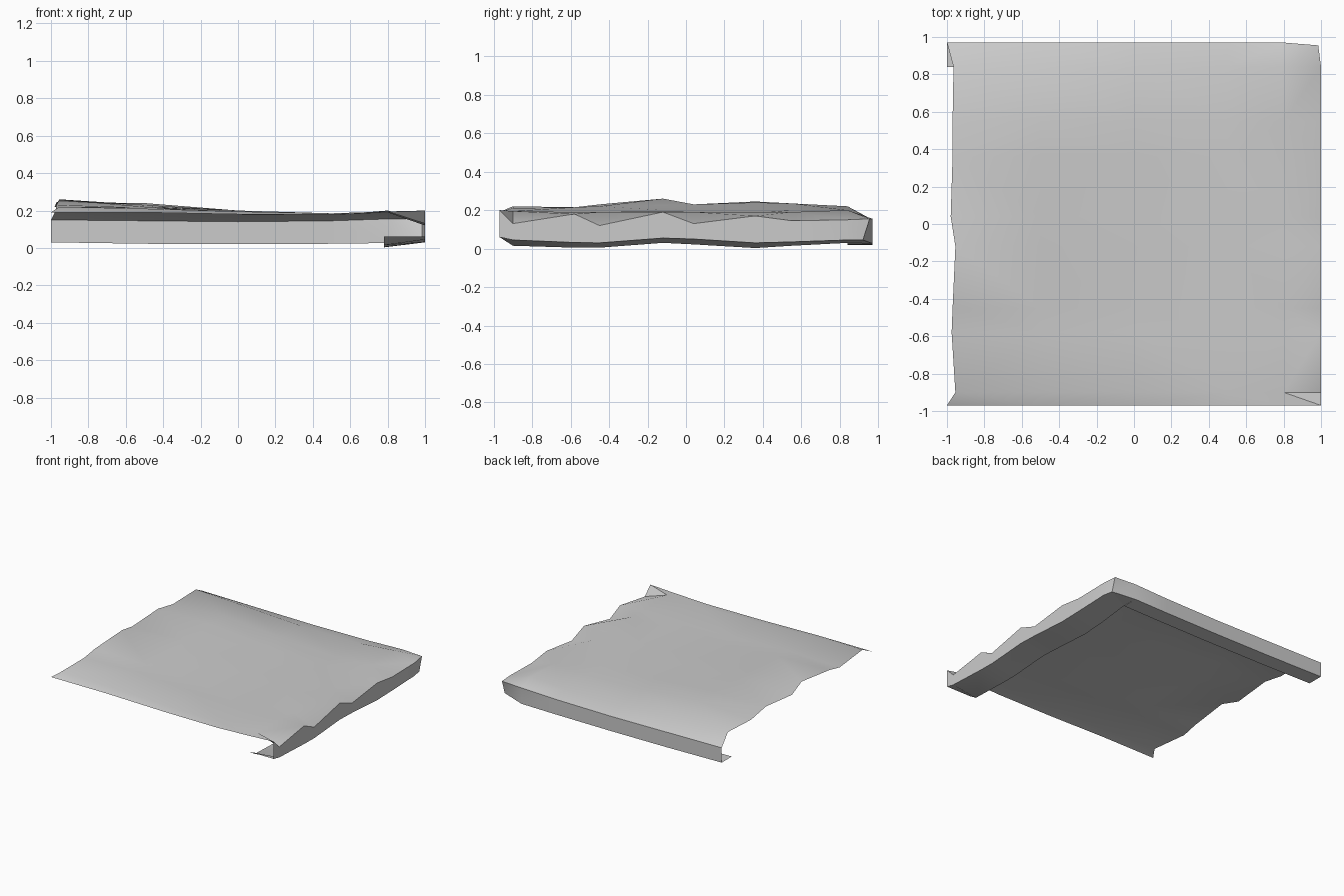
import bpy
import bmesh
import math

cube = bpy.data.objects.get("Cube")
if cube:
    bpy.data.objects.remove(cube)

grey = bpy.data.materials.new("plain grey")
grey.use_nodes = True
colour = (0.6, 0.6, 0.6, 1)
grey.diffuse_color = colour
grey.node_tree.nodes["Principled BSDF"].inputs["Base Color"].default_value = colour


def build_sheet(name, rows, angle):
    """Skin a grid of points, given row by row, with faces."""
    bm = bmesh.new()
    grid = [[bm.verts.new(point) for point in row] for row in rows]
    for near, far in zip(grid, grid[1:]):
        for a, b, c, d in zip(near, near[1:], far[1:], far):
            bm.faces.new((a, b, c, d))
    bmesh.ops.triangulate(bm, faces=bm.faces[:])
    mesh = bpy.data.meshes.new(name)
    bm.to_mesh(mesh)
    bm.free()
    mesh.materials.append(grey)
    obj = bpy.data.objects.new(name, mesh)
    bpy.context.scene.collection.objects.link(obj)
    bpy.ops.object.select_all(action="DESELECT")
    obj.select_set(True)
    bpy.context.view_layer.objects.active = obj
    bpy.ops.object.shade_smooth_by_angle(angle=math.radians(angle))
    return obj


# Wavy top sheet: for each depth, the left edge x and the heights across
columns = (-0.5, 0, 0.5, 0.8, 1)
waves = (
    (-0.97, -1.0, (.19, .19, .18, .178, .19, .20)),
    (-0.9, -0.955, (.22, .21, .195, .185, .195, .13)),
    (-0.58, -0.975, (.205, .215, .19, .185, .19, .18)),
    (-0.45, -0.97, (.23, .22, .19, .185, .19, .12)),
    (-0.12, -0.955, (.26, .225, .20, .185, .195, .19)),
    (0.04, -0.98, (.22, .23, .20, .185, .19, .13)),
    (0.36, -0.97, (.245, .24, .20, .185, .19, .17)),
    (0.55, -0.97, (.21, .235, .20, .18, .19, .145)),
    (0.84, -0.965, (.22, .20, .175, .175, .20, .15)),
    (0.97, -1.0, (.15, .145, .14, .145, .155, .155)),
)
top = [[(x, y, z) for x, z in zip((left,) + columns, heights)]
       for y, left, heights in waves]
top[-1][-1] = (0.985, 0.955, 0.155)
build_sheet("top_sheet", top, 40)

# Back wall, folded inward underneath as a flat lip
corner = (0.985, 0.92, 0.045)
back_top = top[-1]
back_foot = [(x, y, 0.02 + 0.01 * x * x) for x, y, z in back_top[:-1]] + [corner]
inner_corner = (0.8, 0.84, 0.03)
back_lip = [(x, 0.84, z) for x, y, z in back_foot[:-1]] + [inner_corner]
build_sheet("back_wall", (back_top, back_foot), 40).data.flip_normals()
build_sheet("back_lip", (back_foot, back_lip), 40).data.flip_normals()

# Side wall with a lip that slopes down towards the inside
right_top = [row[-1] for row in top]
feet = (.06, .045, .032, .03, .055, .05, .03, .035, .045)
drops = (0, .03, .027, .025, .025, .028, .027, .02, .01)
right_foot = [(1, p[1], z) for p, z in zip(right_top, feet)] + [corner]
right_lip = [(0.78, p[1], p[2] - d)
             for p, d in zip(right_foot, drops)]
right_lip[-1] = inner_corner
right_lip.append(inner_corner)
build_sheet("side_wall", (right_top, right_foot), 40)
build_sheet("side_lip", (right_foot, right_lip), 40)

for obj in bpy.context.selected_objects:
    obj.select_set(False)
